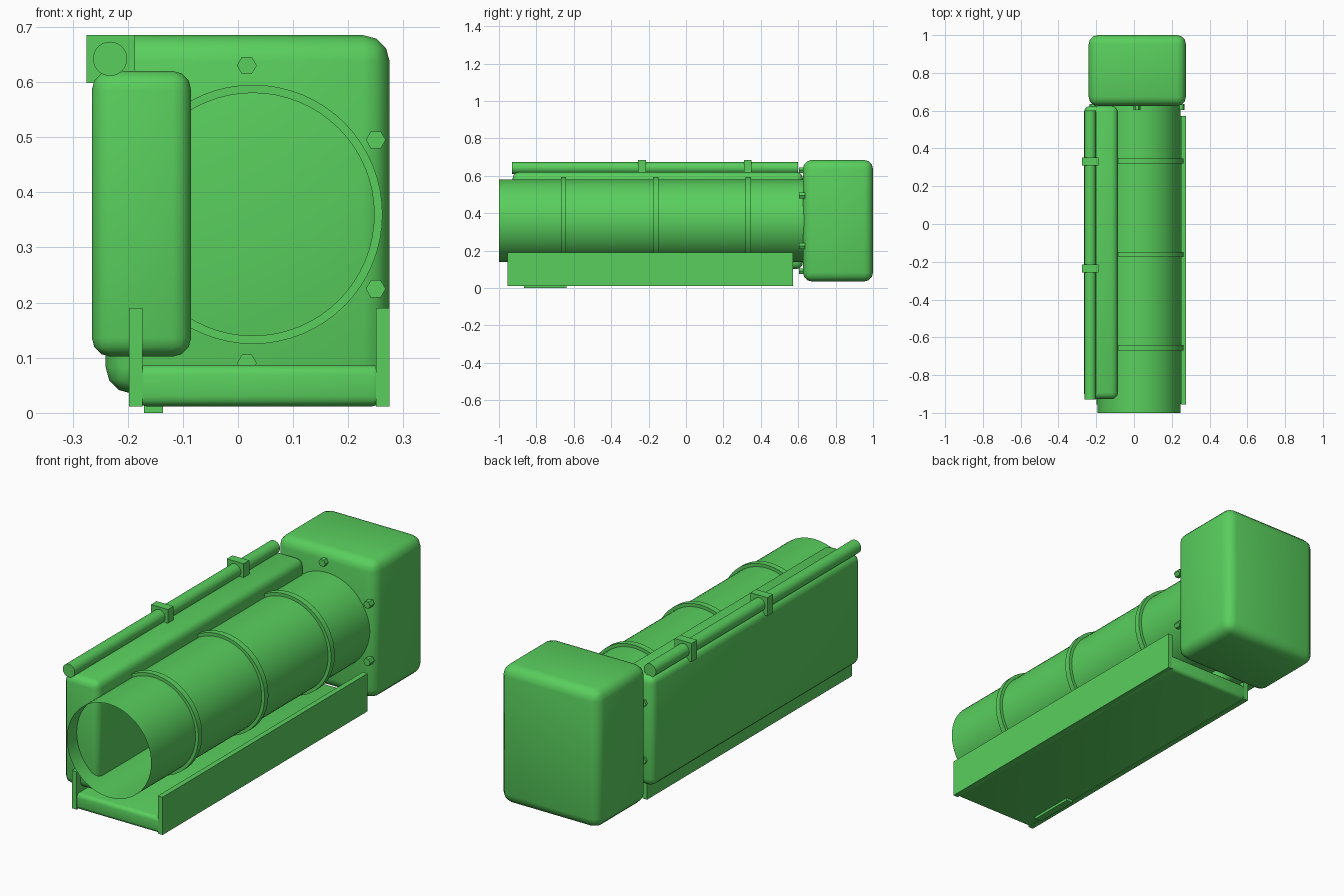
import bpy
import math

if "Cube" in bpy.data.objects:
    bpy.data.objects.remove(bpy.data.objects["Cube"])

green = bpy.data.materials.new("green_paint")
green.diffuse_color = (0.1, 0.62, 0.11, 1)
green.use_nodes = True
green.node_tree.nodes["Principled BSDF"].inputs["Base Color"].default_value = green.diffuse_color


def finish(obj, name):
    obj.name = name
    obj.data.materials.append(green)
    bpy.ops.object.shade_smooth_by_angle(angle=math.radians(40))
    return obj


def box(name, x, y, z, bevel=0, segments=3):
    """Box from (min, max) ranges, with optional rounded edges."""
    bpy.ops.mesh.primitive_cube_add(size=1, location=[sum(r) / 2 for r in (x, y, z)])
    obj = bpy.context.object
    obj.scale = [r[1] - r[0] for r in (x, y, z)]
    bpy.ops.object.transform_apply(location=False, rotation=False, scale=True)
    if bevel:
        mod = obj.modifiers.new("rounding", 'BEVEL')
        mod.width = bevel
        mod.segments = segments
        bpy.ops.object.modifier_apply(modifier=mod.name)
    return finish(obj, name)


def cylinder(name, x, z, radius, y, sides=64, cap='NGON', turn=0):
    """Cylinder along the y axis."""
    bpy.ops.mesh.primitive_cylinder_add(
        vertices=sides, radius=radius, depth=y[1] - y[0], end_fill_type=cap)
    obj = bpy.context.object
    obj.rotation_euler = (math.pi / 2, 0, turn)
    obj.location = (x, (y[0] + y[1]) / 2, z)
    bpy.ops.object.transform_apply(location=False, rotation=True, scale=False)
    return finish(obj, name)


# Rear housing and side housing
box("rear_housing", (-0.24, 0.275), (0.625, 1.0), (0.035, 0.685), 0.048)
box("side_housing", (-0.265, -0.085), (-0.927, 0.625), (0.102, 0.62), 0.034)

# Open main tube, a thin shell ending at the rear housing
TX, TZ = 0.027, 0.36
cylinder("main_tube", TX, TZ, 0.22, (-1.0, 0.63), cap='NOTHING')

# Raised bands around the tube
for i, y in enumerate((-0.655, -0.162, 0.333)):
    band = cylinder(f"tube_band_{i + 1}", TX, TZ, 0.235,
                    (y - 0.014, y + 0.014), cap='NOTHING')
    mod = band.modifiers.new("thickness", 'SOLIDIFY')
    mod.thickness = 0.015
    mod.offset = -1
    bpy.ops.object.modifier_apply(modifier=mod.name)
    bpy.ops.object.shade_smooth_by_angle(angle=math.radians(40))

# Ring of hexagonal bolts on the rear housing
for i in range(6):
    a = math.radians(30 + 60 * i)
    cylinder(f"bolt_{i + 1}", 0.016 + 0.27 * math.cos(a), 0.36 + 0.27 * math.sin(a),
             0.018, (0.603, 0.635), sides=6, turn=0).rotation_euler.y = math.pi / 6

# Top rod and its two clamps
cylinder("top_rod", -0.232, 0.642, 0.031, (-0.93, 0.6), sides=32)
for i, y in enumerate((-0.235, 0.33)):
    box(f"rod_clamp_{i + 1}", (-0.275, -0.187), (y - 0.021, y + 0.021), (0.598, 0.685))

# Cradle: base with softened edges, two side rails, small foot plate
CY = (-0.955, 0.573)
box("cradle_base", (-0.185, 0.262), CY, (0.012, 0.087), 0.018)
for name, x in (("left", (-0.198, -0.173)), ("right", (0.25, 0.275))):
    box(f"cradle_rail_{name}", x, CY, (0.012, 0.19))
box("foot_plate", (-0.17, -0.136), (-0.865, -0.64), (0, 0.03))
